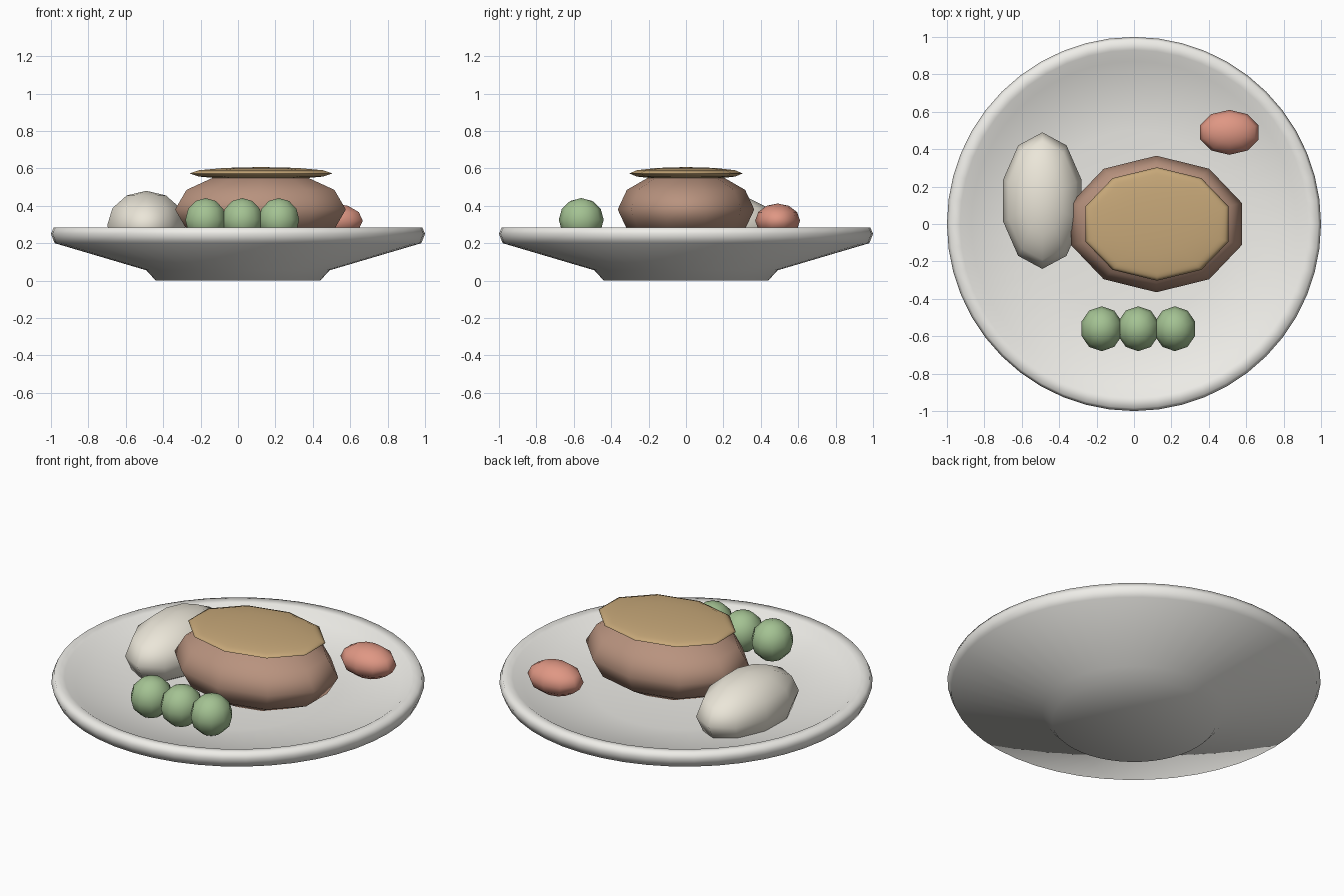
import bpy, bmesh
from math import sin, cos, tau

if "Cube" in bpy.data.objects:
    bpy.data.objects.remove(bpy.data.objects["Cube"])


def material(name, rgb):
    m = bpy.data.materials.new(name)
    m.diffuse_color = (*rgb, 1)
    m.use_nodes = True
    m.node_tree.nodes["Principled BSDF"].inputs["Base Color"].default_value = m.diffuse_color
    return m


def finish(bm, name, mat):
    bmesh.ops.recalc_face_normals(bm, faces=bm.faces)
    me = bpy.data.meshes.new(name)
    bm.to_mesh(me)
    bm.free()
    me.materials.append(mat)
    me.shade_smooth()
    ob = bpy.data.objects.new(name, me)
    bpy.context.collection.objects.link(ob)
    return ob


def lathe(name, profile, mat, sides=48):
    # profile of (radius, height) spun around z; ends close on the axis
    bm = bmesh.new()
    verts = [bm.verts.new((r, 0, z)) for r, z in profile]
    edges = [bm.edges.new(p) for p in zip(verts, verts[1:])]
    bmesh.ops.spin(bm, geom=verts + edges, cent=(0, 0, 0), axis=(0, 0, 1),
                   angle=tau, steps=sides, use_merge=True)
    bmesh.ops.remove_doubles(bm, verts=bm.verts, dist=1e-4)
    return finish(bm, name, mat)


def blob(name, centre, radii, mat):
    # low-poly ellipsoid of ten segments and six rings
    bm = bmesh.new()
    bmesh.ops.create_uvsphere(bm, u_segments=10, v_segments=6, radius=1)
    ob = finish(bm, name, mat)
    ob.location = centre
    ob.scale = radii
    return ob


china = material("china", (0.86, 0.85, 0.81))
meat = material("meat", (0.48, 0.29, 0.21))
sauce = material("sauce", (0.57, 0.39, 0.19))
mash = material("mash", (0.83, 0.79, 0.69))
green = material("green", (0.37, 0.54, 0.29))
red = material("red", (0.74, 0.31, 0.23))

# Plate with narrow foot and rounded rim
lathe("plate", [(0, 0), (0.44, 0), (0.49, 0.055), (0.98, 0.20), (1.0, 0.25),
                (0.985, 0.285), (0.93, 0.28), (0.87, 0.24),
                (0.5, 0.195), (0, 0.185)], china)

# Main portion with sauce on top
blob("meat_portion", (0.12, 0, 0.38), (0.48, 0.365, 0.21), meat)
blob("sauce_layer", (0.123, 0, 0.573), (0.403, 0.303, 0.034), sauce)

# Side portions
blob("mash_portion", (-0.49, 0.125, 0.295), (0.22, 0.365, 0.185), mash)
blob("tomato", (0.51, 0.49, 0.32), (0.165, 0.12, 0.092), red)
for i in range(3):
    blob(f"green_ball_{i + 1}", (-0.173 + 0.196 * i, -0.56, 0.325),
         (0.114, 0.12, 0.116), green)
